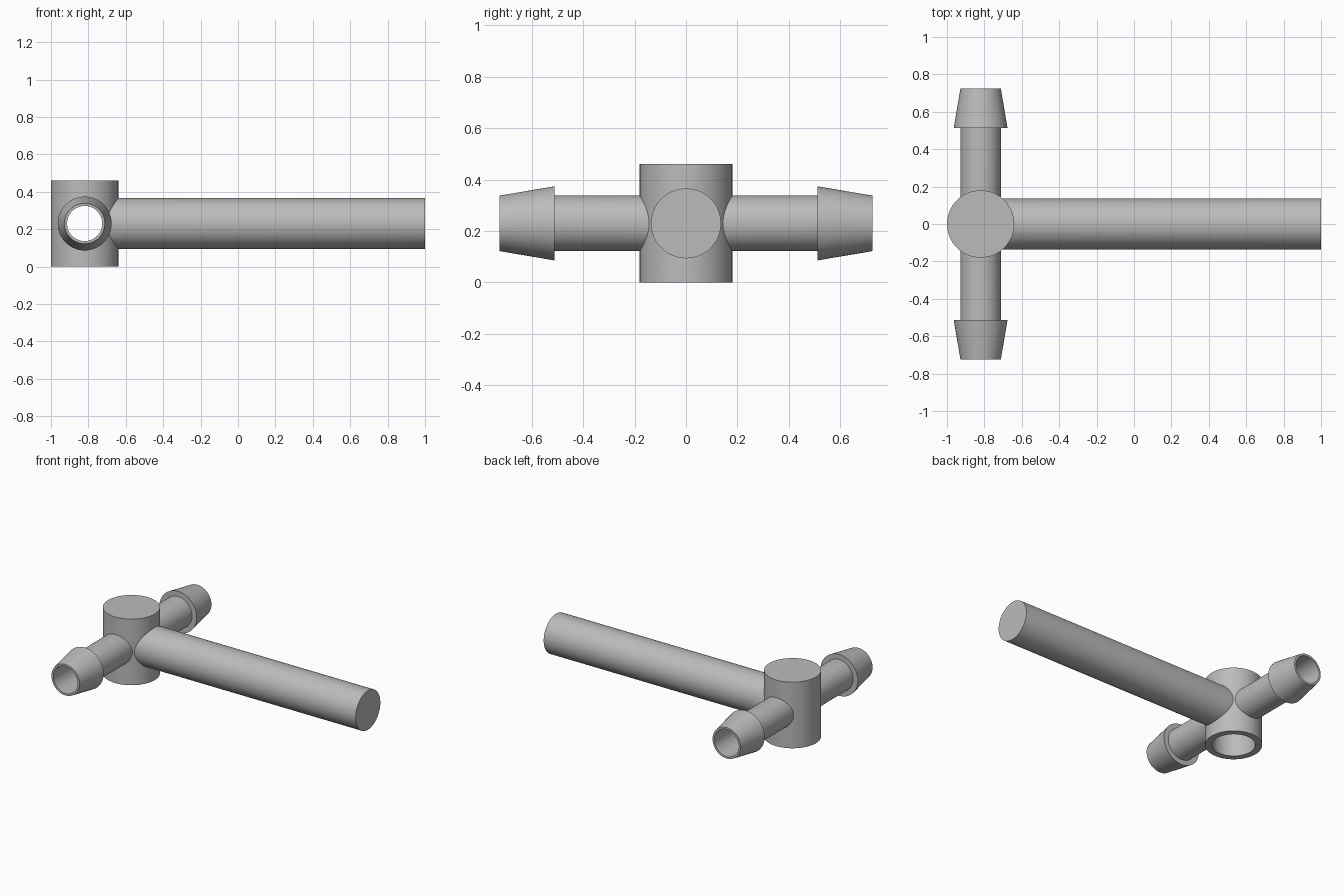
import bpy
import bmesh
import math
from mathutils import Matrix, Vector

cube = bpy.data.objects.get("Cube")
if cube:
    bpy.data.objects.remove(cube, do_unlink=True)

HUB_X, AXIS_Z = -0.82, 0.23
HUB_R, HUB_H = 0.18, 0.46
ROD_R, PIPE_R, BARB_R, BORE_R = 0.136, 0.108, 0.144, 0.094
TIP_Y, BARB_Y = 0.725, 0.512
SIDES = 64

grey = bpy.data.materials.new("plain_grey")
grey.use_nodes = True
colour = (0.5, 0.5, 0.5, 1)
grey.diffuse_color = colour
grey.node_tree.nodes["Principled BSDF"].inputs["Base Color"].default_value = colour


def turned(name, profile, origin, direction):
    """Solid of revolution from (distance, radius) pairs along a direction."""
    bm = bmesh.new()
    rings = []
    for dist, radius in profile:
        rings.append([bm.verts.new((radius * math.cos(a), radius * math.sin(a), dist))
                      for a in (math.tau * i / SIDES for i in range(SIDES))])
    for low, high in zip(rings, rings[1:]):
        for i in range(SIDES):
            j = (i + 1) % SIDES
            bm.faces.new((low[i], low[j], high[j], high[i]))
    bm.faces.new(rings[0][::-1])
    bm.faces.new(rings[-1])
    turn = Vector((0, 0, 1)).rotation_difference(Vector(direction)).to_matrix().to_4x4()
    bm.transform(Matrix.Translation(origin) @ turn)
    mesh = bpy.data.meshes.new(name)
    bm.to_mesh(mesh)
    bm.free()
    mesh.materials.append(grey)
    obj = bpy.data.objects.new(name, mesh)
    bpy.context.collection.objects.link(obj)
    return obj


def combine(target, tool, operation):
    """Apply a boolean and discard the tool."""
    bpy.context.view_layer.objects.active = target
    mod = target.modifiers.new(operation.lower(), 'BOOLEAN')
    mod.operation, mod.solver, mod.object = operation, 'EXACT', tool
    bpy.ops.object.modifier_apply(modifier=mod.name)
    bpy.data.objects.remove(tool, do_unlink=True)


# Hub, closed on top
centre = Vector((HUB_X, 0, AXIS_Z))
fitting = turned("tee_fitting", [(0, HUB_R), (HUB_H, HUB_R)], (HUB_X, 0, 0), (0, 0, 1))

# Long solid rod
combine(fitting, turned("rod", [(0, ROD_R), (1 - HUB_X, ROD_R)], centre, (1, 0, 0)), 'UNION')

# Two hose barbs
barb = [(0, PIPE_R), (BARB_Y, PIPE_R), (BARB_Y, BARB_R), (TIP_Y, PIPE_R)]
for side in (-1, 1):
    combine(fitting, turned("hose_barb", barb, centre, (0, side, 0)), 'UNION')

# Hub cavity open at the bottom, and the bore through both barbs
cavity = [(-0.1, 0.137), (0.41, 0.137)]
combine(fitting, turned("cavity", cavity, (HUB_X, 0, 0), (0, 0, 1)), 'DIFFERENCE')
bore = [(-1, BORE_R), (1, BORE_R)]
combine(fitting, turned("bore", bore, centre, (0, 1, 0)), 'DIFFERENCE')

# Smooth round walls with crisp edges
bpy.ops.object.select_all(action='DESELECT')
fitting.select_set(True)
bpy.context.view_layer.objects.active = fitting
bpy.ops.object.shade_smooth_by_angle(angle=math.radians(25))
